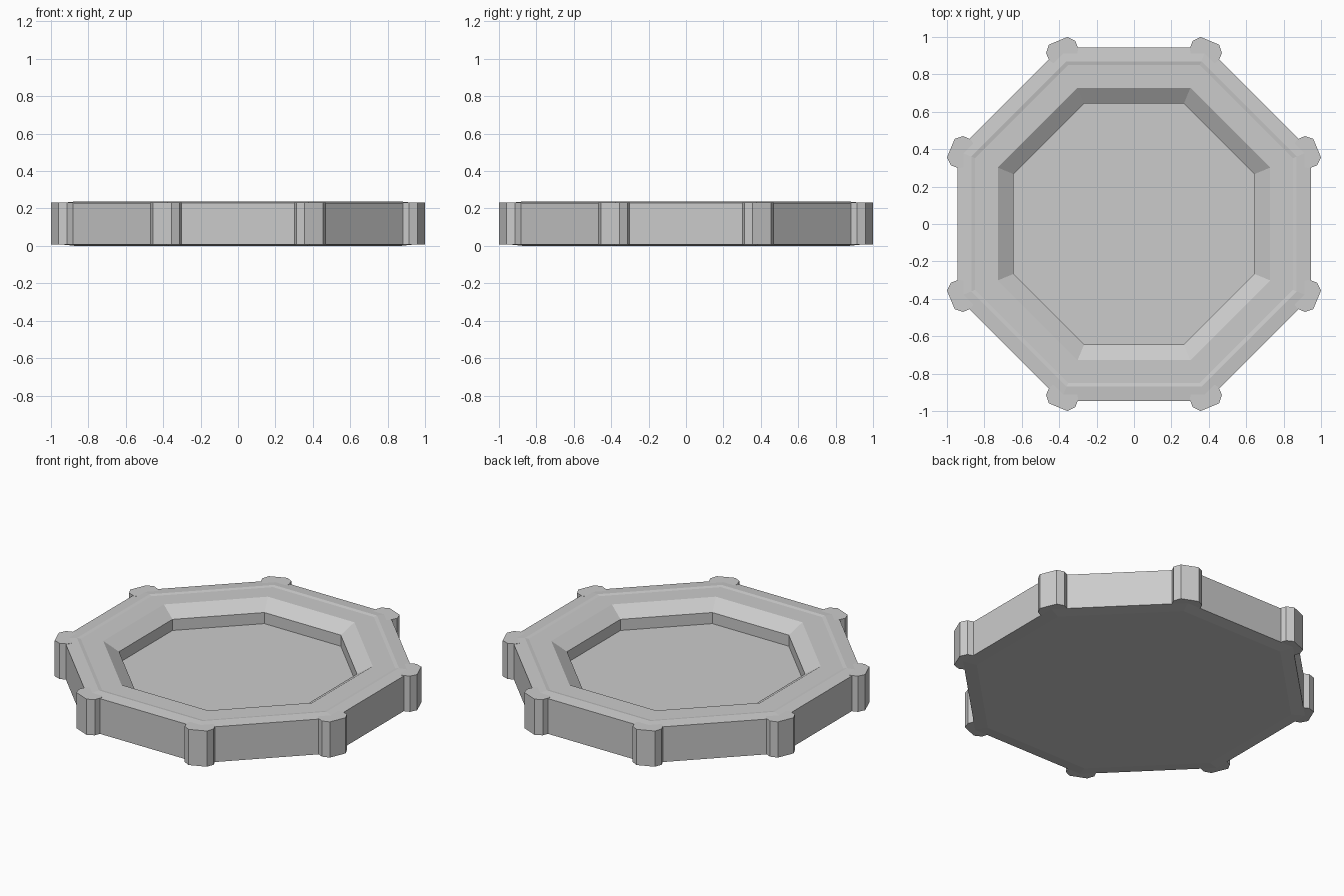
import bpy, bmesh
from math import pi, cos, sin

if "Cube" in bpy.data.objects:
    bpy.data.objects.remove(bpy.data.objects["Cube"])

STEP = pi / 4
HALF = pi / 8


def finish(bm, name):
    bmesh.ops.recalc_face_normals(bm, faces=bm.faces[:])
    mesh = bpy.data.meshes.new(name)
    bm.to_mesh(mesh)
    bm.free()
    obj = bpy.data.objects.new(name, mesh)
    bpy.context.collection.objects.link(obj)
    return obj


def octagon_loft(name, profile):
    """Stack octagon rings given as (apothem, z) and cap both ends."""
    bm = bmesh.new()
    rings = []
    for apothem, z in profile:
        r = apothem / cos(HALF)
        rings.append([bm.verts.new((r * cos(HALF + i * STEP), r * sin(HALF + i * STEP), z))
                      for i in range(8)])
    for a, b in zip(rings, rings[1:]):
        for i in range(8):
            j = (i + 1) % 8
            bm.faces.new((a[i], a[j], b[j], b[i]))
    bm.faces.new(rings[0][::-1])
    bm.faces.new(rings[-1])
    return finish(bm, name)


def corner_post(name, angle, z0, z1):
    """Extruded faceted post, outline given as (radial, tangential)."""
    half = [(1.06, 0.054), (1.024, 0.085), (0.98, 0.083), (0.93, 0.05)]
    outline = half + [(r, -t) for r, t in reversed(half)]
    bm = bmesh.new()
    base = bm.faces.new([bm.verts.new((r * cos(angle) - t * sin(angle),
                                       r * sin(angle) + t * cos(angle), z0))
                         for r, t in outline])
    top = bmesh.ops.extrude_face_region(bm, geom=[base], use_keep_orig=True)
    bmesh.ops.translate(bm, vec=(0, 0, z1 - z0),
                        verts=[g for g in top["geom"] if isinstance(g, bmesh.types.BMVert)])
    return finish(bm, name)


# Tray: underside, outer wall, slightly raised rim, sloped lip, recessed floor
octagon_loft("octagonal_tray", [
    (0.87, 0.0), (0.945, 0.008),
    (0.945, 0.23), (0.87, 0.237), (0.85, 0.233),
    (0.728, 0.233), (0.643, 0.175), (0.643, 0.105),
])

# Posts on the eight corners
for k in range(8):
    corner_post(f"corner_post_{k + 1}", HALF + k * STEP, 0.008, 0.233)
